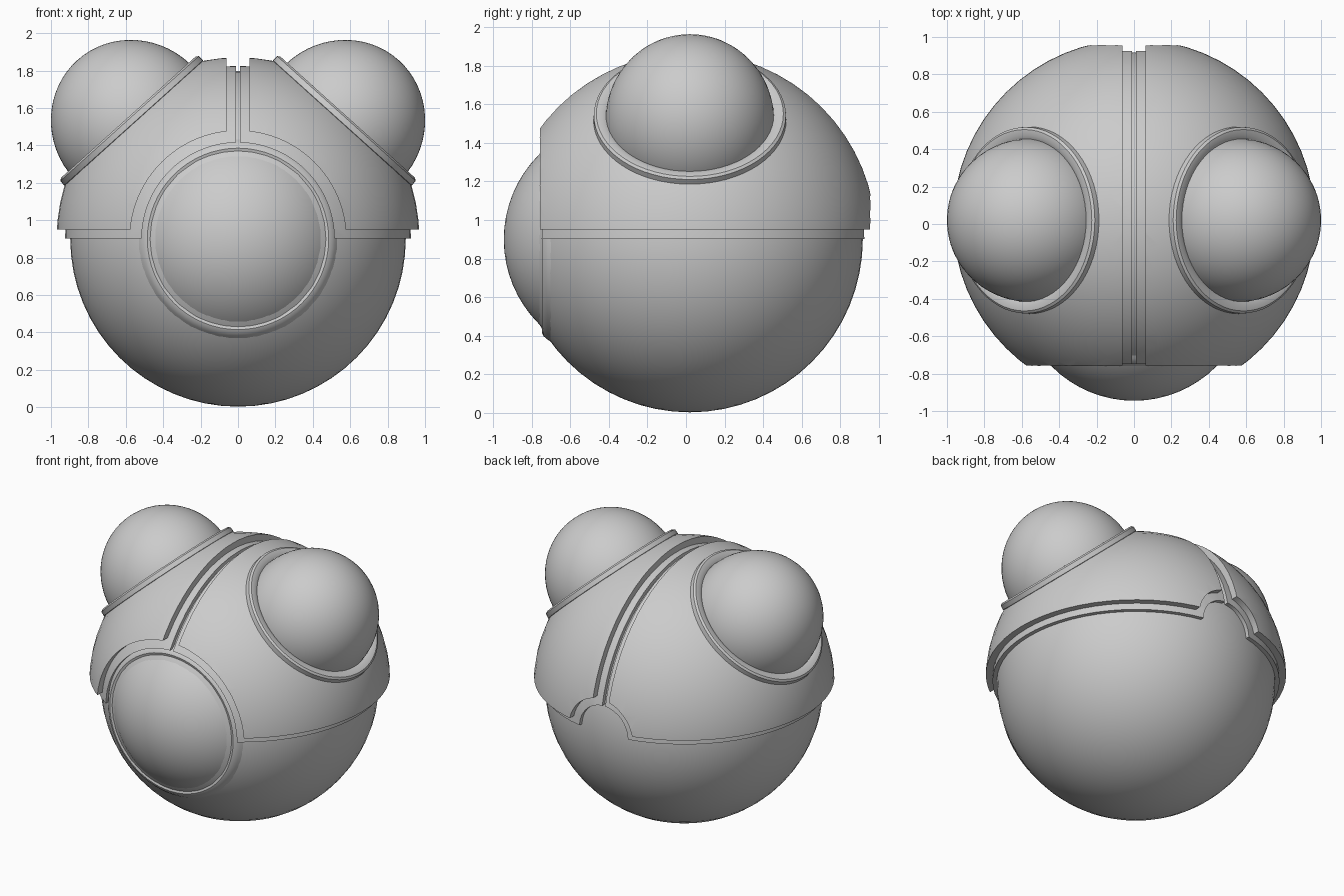
import bpy, bmesh, math
from mathutils import Matrix, Vector

if "Cube" in bpy.data.objects:
    bpy.data.objects.remove(bpy.data.objects["Cube"])

C = Vector((0, 0.02, 0.9))      # centre of the ball body


def smooth(ob, angle=30):
    bpy.ops.object.select_all(action='DESELECT')
    ob.select_set(True)
    bpy.context.view_layer.objects.active = ob
    bpy.ops.object.shade_smooth_by_angle(angle=math.radians(angle))


def add(name, bm, shade=True):
    bmesh.ops.recalc_face_normals(bm, faces=bm.faces)
    me = bpy.data.meshes.new(name)
    bm.to_mesh(me)
    bm.free()
    ob = bpy.data.objects.new(name, me)
    bpy.context.collection.objects.link(ob)
    if shade:
        smooth(ob)
    return ob


def ball(name, matrix, r, shade=True):
    bm = bmesh.new()
    bmesh.ops.create_uvsphere(bm, u_segments=64, v_segments=32, radius=r, matrix=matrix)
    return add(name, bm, shade)


def box(name, lo, hi):
    lo, hi = Vector(lo), Vector(hi)
    bm = bmesh.new()
    bmesh.ops.create_cube(bm, size=1, matrix=Matrix.Translation((lo + hi) / 2)
                          @ Matrix.Diagonal((*(hi - lo), 1)))
    return add(name, bm, False)


def rod(name, r, y0, y1):
    bm = bmesh.new()
    m = Matrix.Translation((0, (y0 + y1) / 2, C.z)) @ Matrix.Rotation(math.pi / 2, 4, 'X')
    bmesh.ops.create_cone(bm, cap_ends=True, segments=96, radius1=r, radius2=r,
                          depth=abs(y1 - y0), matrix=m)
    return add(name, bm, False)


def ring(name, profile, matrix, n=64):
    """Revolve a closed (radius, height) profile around local z."""
    bm = bmesh.new()
    rows = [[bm.verts.new(matrix @ Vector((r * math.cos(a), r * math.sin(a), h)))
             for r, h in profile]
            for a in (2 * math.pi * i / n for i in range(n))]
    k = len(profile)
    for i in range(n):
        for j in range(k):
            a, b = rows[i], rows[(i + 1) % n]
            bm.faces.new((a[j], b[j], b[(j + 1) % k], a[(j + 1) % k]))
    return add(name, bm)


def shell(name, r, gap, bottom, front_r, back_r):
    """Split upper shell with a front arch, a back arch and a centre gap."""
    ob = ball(name, Matrix.Translation(C), r, False)
    cutters = [ball('cut_inside', Matrix.Translation(C), 0.86, False),
               box('cut_bottom', (-2, -2, -1), (2, 2, bottom)),
               box('cut_gap', (-gap, -2, 0.5), (gap, 2, 3)),
               rod('cut_front', front_r, -1.5, 0.0),
               rod('cut_back', back_r, 0.04, 1.5)]
    for c in cutters:
        c.hide_render = True
        m = ob.modifiers.new(c.name, 'BOOLEAN')
        m.operation, m.solver, m.object = 'DIFFERENCE', 'EXACT', c
    deps = bpy.context.evaluated_depsgraph_get()
    deps.update()
    me = bpy.data.meshes.new_from_object(ob.evaluated_get(deps))
    ob.modifiers.clear()
    ob.data = me
    for c in cutters:
        bpy.data.objects.remove(c)
    smooth(ob)


# Lower ball and stepped upper shell
ball('body', Matrix.Translation(C), 0.897)
shell('shell_outer', 0.97, 0.062, 0.95, 0.578, 0.25)
shell('shell_ledge', 0.925, 0.012, 0.903, 0.515, 0.19)

# Front dome and its rounded lip (local z points to -y)
to_front = Matrix.Rotation(math.pi / 2, 4, 'X')
ball('front_dome', Matrix.Translation((0, -0.325, 0.9)) @ to_front, 0.62)
ring('front_lip', [(0.535, 0.695), (0.52, 0.718), (0.503, 0.738), (0.485, 0.747),
                   (0.467, 0.742), (0.455, 0.725), (0.44, 0.66), (0.53, 0.66)],
     Matrix.Translation((0, 0, 0.9)) @ to_front)

# Mirrored upper domes with collars, tilted outwards
for side, s in (('left', -1), ('right', 1)):
    m = Matrix.Translation(C) @ Matrix.Rotation(s * math.radians(42), 4, 'Y')
    ball(side + '_dome', m @ Matrix.Translation((0, 0, 0.83))
         @ Matrix.Diagonal((0.437, 0.437, 0.455, 1)), 1)
    ring(side + '_collar', [(0.42, 0.83), (0.435, 0.866), (0.455, 0.876), (0.485, 0.876),
                            (0.498, 0.866), (0.5, 0.835), (0.47, 0.81)], m)
